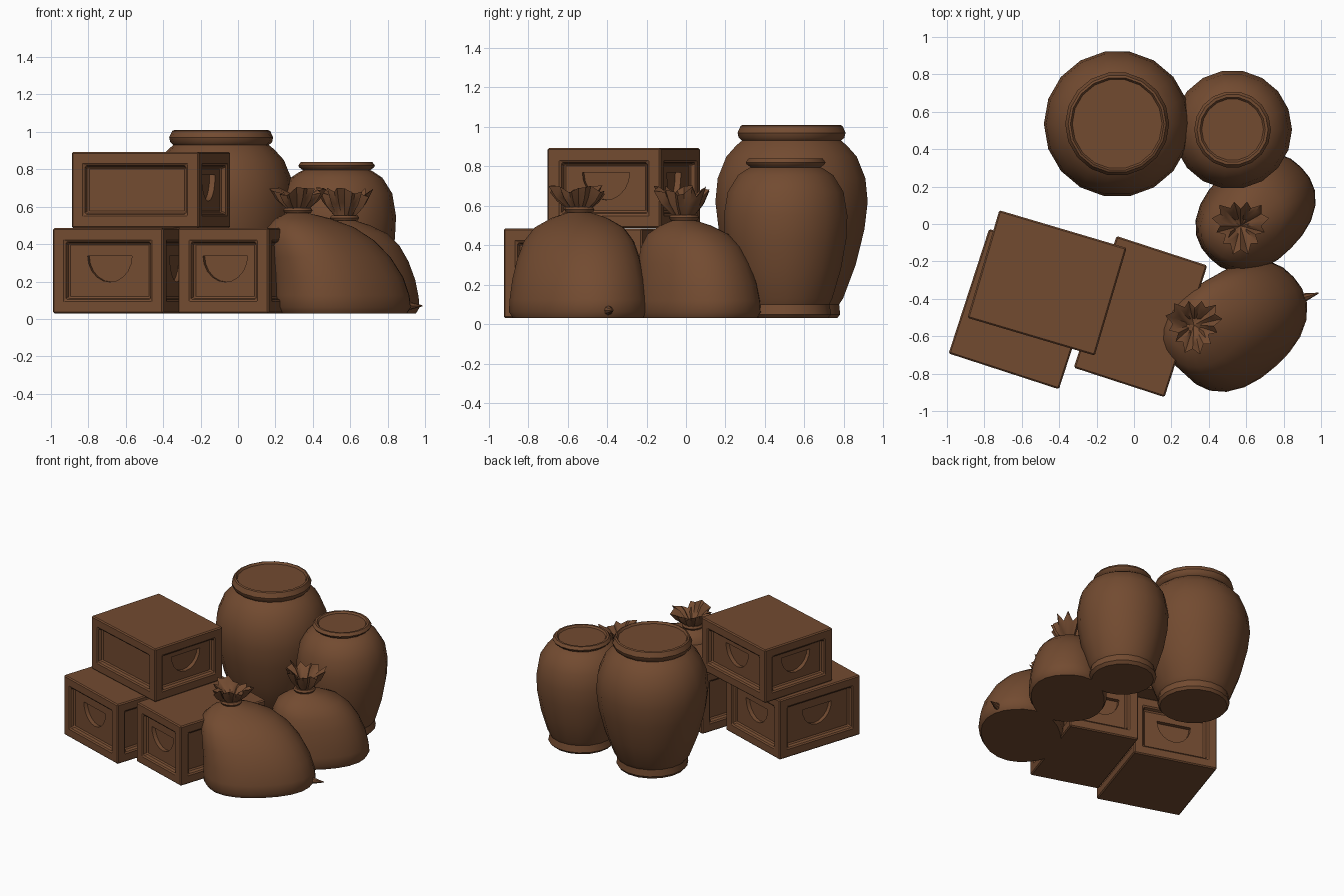
import bpy, bmesh, math, random
from mathutils import Matrix, Vector

if "Cube" in bpy.data.objects:
    bpy.data.objects.remove(bpy.data.objects["Cube"])

random.seed(4)
brown = bpy.data.materials.new("warm_brown")
brown.diffuse_color = (0.17, 0.07, 0.03, 1)
brown.use_nodes = True
brown.node_tree.nodes["Principled BSDF"].inputs["Base Color"].default_value = brown.diffuse_color
BASE = 0.03


def finish(bm, name, angle=35):
    """Turn a bmesh into a named, shaded, coloured object."""
    bmesh.ops.recalc_face_normals(bm, faces=bm.faces)
    me = bpy.data.meshes.new(name)
    bm.to_mesh(me)
    bm.free()
    ob = bpy.data.objects.new(name, me)
    bpy.context.collection.objects.link(ob)
    me.materials.append(brown)
    bpy.ops.object.select_all(action='DESELECT')
    ob.select_set(True)
    bpy.context.view_layer.objects.active = ob
    bpy.ops.object.shade_smooth_by_angle(angle=math.radians(angle))
    return ob


def loft(name, rings, end, angle=35):
    """Skin rings of points, flat bottom, closed at the top to a point."""
    bm = bmesh.new()
    loops = [[bm.verts.new(p) for p in r] for r in rings]
    n = len(loops[0])
    for a, b in zip(loops, loops[1:]):
        for i in range(n):
            j = (i + 1) % n
            bm.faces.new((a[i], a[j], b[j], b[i]))
    bm.faces.new(loops[0][::-1])
    tip = bm.verts.new(end)
    for i in range(n):
        bm.faces.new((loops[-1][i], loops[-1][(i + 1) % n], tip))
    return finish(bm, name, angle)


def jar(name, x, y, profile, sides=18):
    rings = [[(x + r * math.cos(2 * math.pi * i / sides),
               y + r * math.sin(2 * math.pi * i / sides), z)
              for i in range(sides)] for r, z in profile]
    return loft(name, rings, (x, y, profile[-1][1]))


# jars: foot, belly, shoulder, neck, rolled rim, slightly sunken stopper
jar("large_jar", -0.09, 0.535, [
    (.235, BASE), (.25, .05), (.245, .10), (.265, .13), (.33, .30), (.375, .48),
    (.392, .62), (.38, .74), (.335, .85), (.285, .905), (.255, .93), (.272, .945),
    (.278, .97), (.262, 1.005), (.25, 1.01), (.24, .995)])
jar("small_jar", 0.527, 0.505, [
    (.215, BASE), (.235, .05), (.225, .10), (.24, .13), (.285, .28), (.312, .43),
    (.318, .55), (.298, .67), (.245, .755), (.20, .785), (.18, .795), (.20, .81),
    (.205, .82), (.19, .84), (.175, .84), (.165, .828)])


def crate(name, x, y, z0, z1, w, d, yaw, plain_front=False):
    """Box with framed, sunken sides and half-round hand holes."""
    h = z1 - z0
    place = (Matrix.Translation((x, y, (z0 + z1) / 2))
             @ Matrix.Rotation(math.radians(yaw), 4, 'Z'))
    bm = bmesh.new()
    bmesh.ops.create_cube(bm, size=1, matrix=Matrix.Diagonal((w, d, h, 1)))
    sides = [f for f in bm.faces if abs(f.normal.z) < .5]
    # flat frame, then a steep step down to the panel
    bmesh.ops.inset_individual(bm, faces=sides, thickness=.07, use_even_offset=True)
    bmesh.ops.inset_individual(bm, faces=sides, thickness=.012, depth=-.035,
                               use_even_offset=True)
    bm.transform(place)
    ob = finish(bm, name, 25)
    bev = ob.modifiers.new("soft_edges", 'BEVEL')
    bev.width, bev.segments = .008, 1
    # hand hole cutter: half discs, flat side up
    bm = bmesh.new()
    for k in range(4):
        if plain_front and k == 0:
            continue
        out = (d if k % 2 == 0 else w) / 2
        turn = place @ Matrix.Rotation(k * math.pi / 2, 4, 'Z')
        arc = [(.125 * math.cos(a), .08 + .14 * math.sin(a))
               for a in (math.pi + math.pi * i / 10 for i in range(11))]
        rows = [[bm.verts.new(turn @ Vector((px, yy, pz))) for px, pz in arc]
                for yy in (-out - .03, -out + .065)]
        bm.faces.new(rows[0])
        bm.faces.new(rows[1][::-1])
        for i in range(11):
            j = (i + 1) % 11
            bm.faces.new((rows[0][i], rows[1][i], rows[1][j], rows[0][j]))
    cut = finish(bm, name + "_cutter")
    cut.hide_render = True
    mod = ob.modifiers.new("hand_holes", 'BOOLEAN')
    mod.operation, mod.object, mod.solver = 'DIFFERENCE', cut, 'EXACT'
    bpy.ops.object.select_all(action='DESELECT')
    ob.select_set(True)
    bpy.context.view_layer.objects.active = ob
    for m in ("soft_edges", "hand_holes"):
        bpy.ops.object.modifier_apply(modifier=m)
    bpy.data.objects.remove(cut)
    bpy.ops.object.shade_smooth_by_angle(angle=math.radians(25))


crate("lower_left_crate", -.588, -.455, BASE, .485, .62, .70, -18)
crate("lower_right_crate", .035, -.495, BASE, .485, .51, .74, -18)
crate("upper_crate", -.465, -.315, .487, .892, .71, .60, -16.5, plain_front=True)


def sack(name, body, knot, rx, ry, turn, neck, top, sides=24):
    """Squarish stuffed bag leaning to its knot, with a ruffled mouth."""
    shape = [(.94, 0), (1, .06), (.99, .18), (.955, .36), (.885, .56),
             (.79, .73), (.64, .86), (.40, .95)]
    rings = []
    for s, t in shape:
        z = BASE + t * (neck - BASE)
        k = t ** 2.2
        cx, cy = (b + (a - b) * k for a, b in zip(knot, body))
        ring = []
        for i in range(sides):
            a = 2 * math.pi * i / sides
            c, q = math.cos(a), math.sin(a)
            m = (abs(c) ** 2.3 + abs(q) ** 2.3) ** (-1 / 2.3)
            px, py = rx * s * m * c, ry * s * m * q
            ring.append((cx + px * math.cos(turn) - py * math.sin(turn),
                         cy + px * math.sin(turn) + py * math.cos(turn), z))
        rings.append(ring)
    # gathered neck and floppy flared ruffle, folded back inside
    droop = [random.uniform(-.3, .1) for _ in range(sides)]
    for r, t, wave in [(.06, 0, 0), (.055, .15, .05), (.10, .5, .12),
                       (.128, .9, .14), (.09, .75, .16), (.04, .3, .1)]:
        ring = []
        for i in range(sides):
            a = turn + 2 * math.pi * i / sides
            rr = r * (1 + wave * (-1) ** i + wave * math.sin(3 * a))
            z = neck + (top - neck) * t * (1 + droop[i])
            ring.append((knot[0] + rr * math.cos(a), knot[1] + rr * math.sin(a), z))
        rings.append(ring)
    loft(name, rings, (knot[0], knot[1], neck + .03), 45)
    # tie cord
    bpy.ops.mesh.primitive_torus_add(
        location=(knot[0], knot[1], neck + .015), major_radius=.062, minor_radius=.016,
        major_segments=14, minor_segments=6)
    cord = bpy.context.object
    cord.name = name + "_cord"
    cord.data.materials.append(brown)
    bpy.ops.object.shade_smooth_by_angle(angle=math.radians(50))


sack("front_sack", (.565, -.545), (.32, -.54), .39, .29, math.radians(42), .565, .71)
sack("back_sack", (.65, .06), (.57, -.01), .345, .268, math.radians(45), .525, .71)

# pinched cloth corner of the front sack
bpy.ops.mesh.primitive_cone_add(
    vertices=8, radius1=.06, radius2=.004, depth=.14, location=(.92, -.39, BASE + .04),
    rotation=Vector((math.cos(.3), math.sin(.3), 0)).to_track_quat('Z', 'Y').to_euler())
ear = bpy.context.object
ear.name = "front_sack_corner"
ear.scale = (.65, .65, 1)
ear.data.materials.append(brown)
